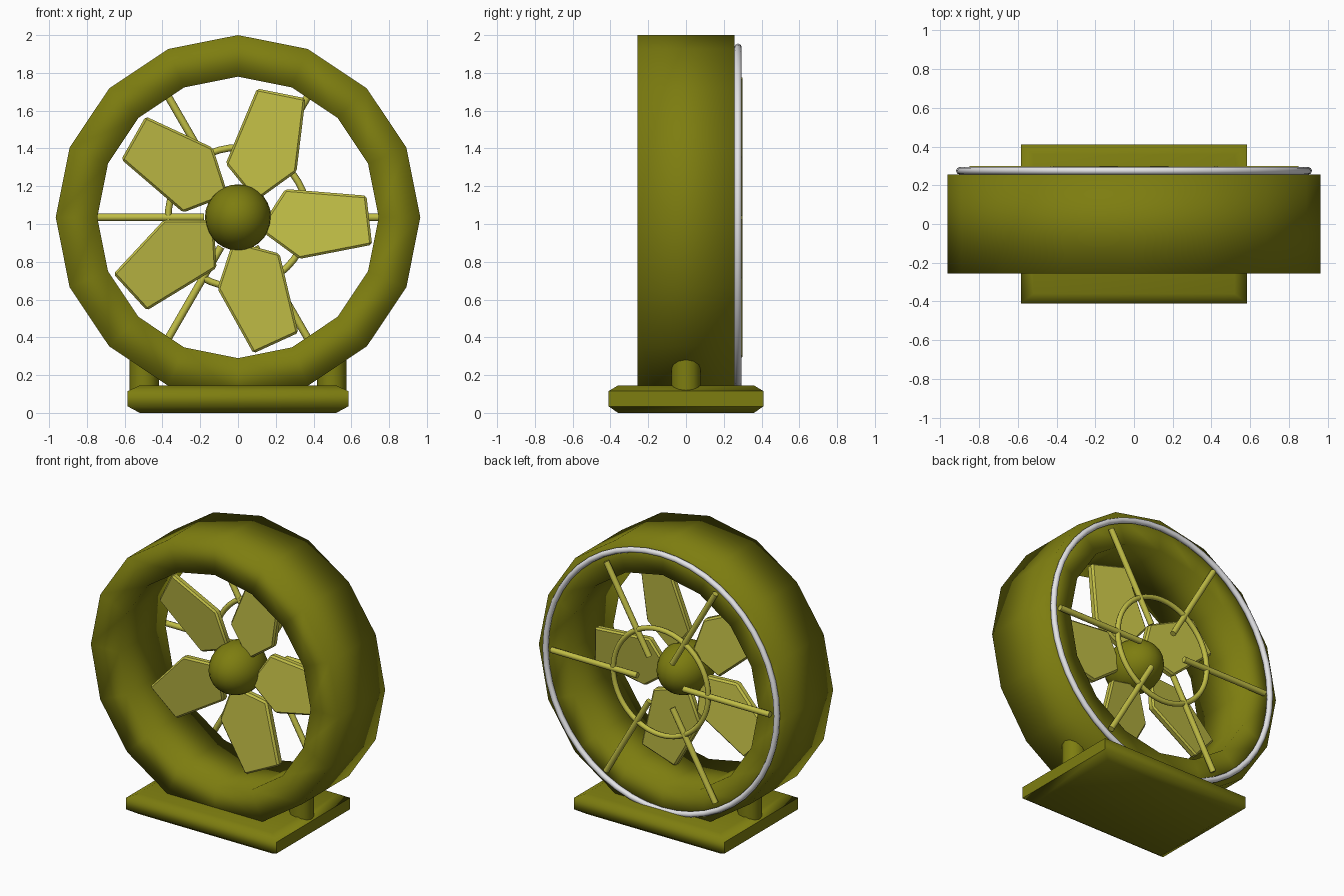
import bpy, bmesh, math
from mathutils import Matrix, Vector

if "Cube" in bpy.data.objects:
    bpy.data.objects.remove(bpy.data.objects["Cube"])

CZ = 1.035  # height of the fan axis


def mat(name, rgb):
    m = bpy.data.materials.new(name)
    m.diffuse_color = (*rgb, 1)
    m.use_nodes = True
    m.node_tree.nodes["Principled BSDF"].inputs["Base Color"].default_value = m.diffuse_color
    return m


OLIVE = mat("dark olive", (0.205, 0.205, 0.005))
YELLOW = mat("yellow green", (0.53, 0.51, 0.06))
WHITE = mat("off white", (0.78, 0.78, 0.80))


def make(name, bm, material, smooth=None):
    bmesh.ops.recalc_face_normals(bm, faces=bm.faces)
    me = bpy.data.meshes.new(name)
    bm.to_mesh(me)
    bm.free()
    me.materials.append(material)
    ob = bpy.data.objects.new(name, me)
    bpy.context.collection.objects.link(ob)
    if smooth is not None:
        bpy.ops.object.select_all(action='DESELECT')
        ob.select_set(True)
        bpy.context.view_layer.objects.active = ob
        bpy.ops.object.shade_smooth_by_angle(angle=math.radians(smooth))
    return ob


def lathe(name, profile, n, material, smooth):
    """Revolve a closed (radius, y) profile about the fan axis."""
    bm = bmesh.new()
    rings = []
    for i in range(n):
        a = math.tau * i / n
        rings.append([bm.verts.new((r * math.cos(a), y, CZ + r * math.sin(a))) for r, y in profile])
    k = len(profile)
    for i in range(n):
        p, q = rings[i], rings[(i + 1) % n]
        for j in range(k):
            bm.faces.new((p[j], p[(j + 1) % k], q[(j + 1) % k], q[j]))
    return make(name, bm, material, smooth)


def torus(name, R, r, y, material):
    prof = [(R + r * math.cos(math.tau * j / 8), y + r * math.sin(math.tau * j / 8)) for j in range(8)]
    return lathe(name, prof, 48, material, 180)


def rod(name, a, b, r, n, material):
    a, b = Vector(a), Vector(b)
    bm = bmesh.new()
    rot = (b - a).to_track_quat('Z', 'Y').to_matrix().to_4x4()
    bmesh.ops.create_cone(bm, cap_ends=True, segments=n, radius1=r, radius2=r,
                          depth=(b - a).length, matrix=Matrix.Translation((a + b) / 2) @ rot)
    return make(name, bm, material, 50)


# Sixteen-sided housing, smooth shaded over its corners
lathe("housing", [(0.965, -0.257), (0.965, 0.257), (0.745, 0.257), (0.745, -0.257)], 16, OLIVE, 180)

# Rear trim ring and guard
torus("rear_trim_ring", 0.90, 0.02, 0.275, WHITE)
torus("guard_ring", 0.37, 0.018, 0.28, YELLOW)
for i in range(6):
    a = math.tau * i / 6
    c, s = math.cos(a), math.sin(a)
    rod(f"guard_spoke_{i + 1}", (0.18 * c, 0.28, CZ + 0.18 * s),
        (0.85 * c, 0.28, CZ + 0.85 * s), 0.02, 10, YELLOW)

# Hub
bm = bmesh.new()
bmesh.ops.create_uvsphere(bm, u_segments=24, v_segments=14, radius=0.175,
                          matrix=Matrix.Translation((0, 0, CZ)) @ Matrix.Diagonal((1, 1.22, 1, 1)))
make("hub", bm, OLIVE, 180)

# Five pitched blades
outline = [(0.14, -0.02), (0.14, -0.085), (0.325, -0.22), (0.71, -0.145), (0.68, 0.115), (0.25, 0.15)]
for i in range(5):
    a = math.tau * i / 5
    c, s = math.cos(a), math.sin(a)
    bm = bmesh.new()
    sides = [[bm.verts.new((x * c - z * s, 0.005 + 0.15 * z + t, CZ + x * s + z * c)) for x, z in outline]
             for t in (-0.027, 0.027)]
    for vs in sides:
        bm.faces.new(vs)
    for j in range(6):
        k = (j + 1) % 6
        bm.faces.new((sides[0][j], sides[0][k], sides[1][k], sides[1][j]))
    bmesh.ops.recalc_face_normals(bm, faces=bm.faces)
    bmesh.ops.bevel(bm, geom=bm.edges[:], offset=0.012, segments=1, affect='EDGES')
    make(f"blade_{i + 1}", bm, YELLOW, 30)

# Base plate with chamfered top and bottom
bm = bmesh.new()
loops = []
for x, y, z in [(0.52, 0.36, 0), (0.585, 0.41, 0.035), (0.585, 0.41, 0.115), (0.52, 0.36, 0.145)]:
    loops.append([bm.verts.new(p) for p in [(-x, -y, z), (x, -y, z), (x, y, z), (-x, y, z)]])
bm.faces.new(loops[0])
bm.faces.new(loops[-1])
for p, q in zip(loops, loops[1:]):
    for j in range(4):
        k = (j + 1) % 4
        bm.faces.new((p[j], p[k], q[k], q[j]))
make("base", bm, OLIVE, 60)

# Posts joining base and housing
for side, name in ((-1, "left_post"), (1, "right_post")):
    rod(name, (side * 0.497, 0, 0.1), (side * 0.497, 0, 0.42), 0.078, 12, OLIVE)
